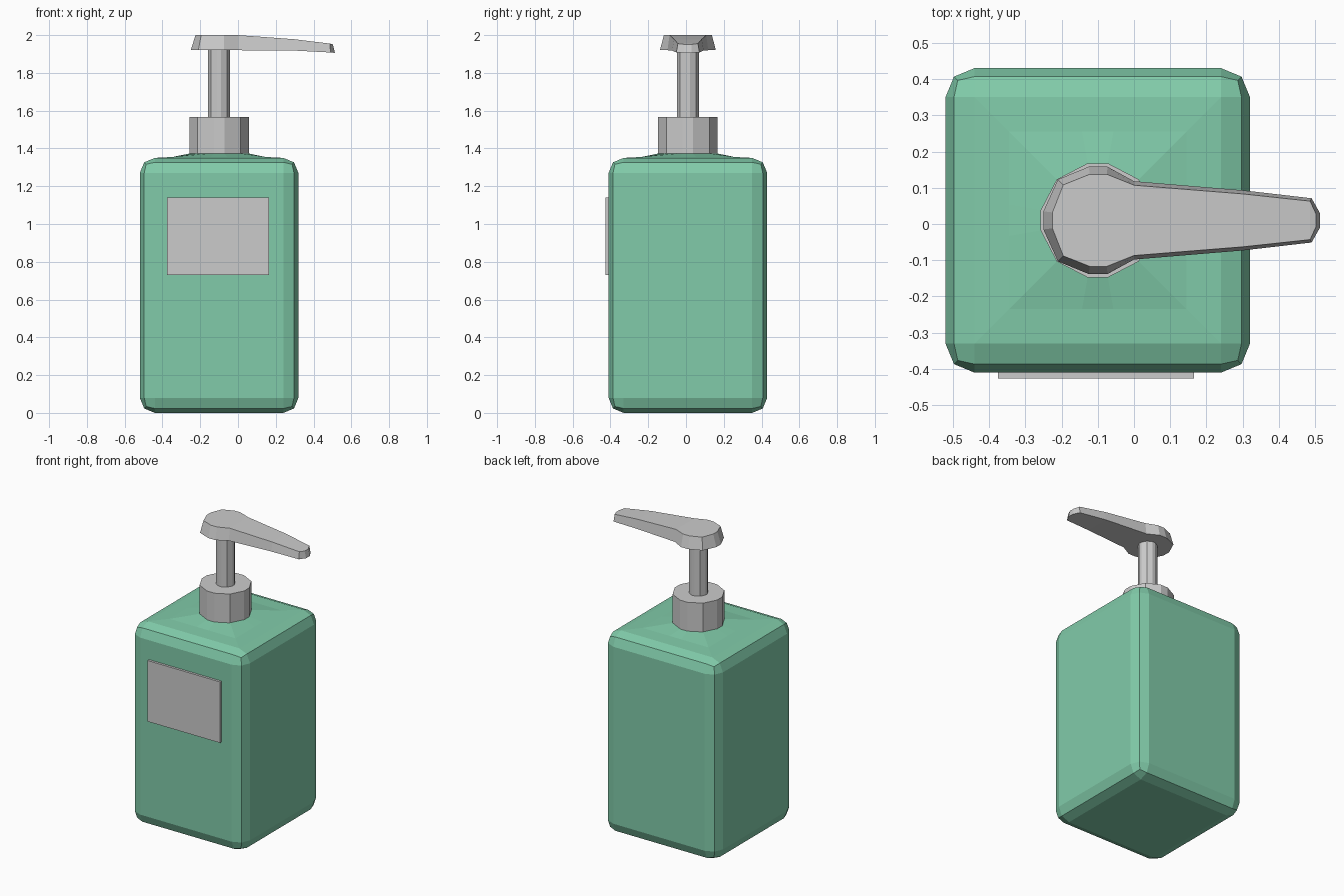
import bpy, bmesh
from math import radians, sin, cos

if "Cube" in bpy.data.objects:
    bpy.data.objects.remove(bpy.data.objects["Cube"])

CX, CY = -0.10, 0.01   # pump axis
ANGLES = [q * 90 + a for q in range(4) for a in (10, 45, 80)]


def finish(name, bm, mat=None):
    bmesh.ops.remove_doubles(bm, verts=bm.verts, dist=0.0005)
    bmesh.ops.recalc_face_normals(bm, faces=bm.faces)
    me = bpy.data.meshes.new(name)
    bm.to_mesh(me)
    bm.free()
    ob = bpy.data.objects.new(name, me)
    bpy.context.collection.objects.link(ob)
    if mat:
        me.materials.append(mat)
    return ob


def ring(r, z, square=False):
    pts = []
    for a in ANGLES:
        x, y = cos(radians(a)), sin(radians(a))
        k = r / max(abs(x), abs(y)) if square else r
        pts.append((CX + x * k, CY + y * k, z))
    return pts


def loft(bm, rings, caps=True):
    loops = [[bm.verts.new(p) for p in r] for r in rings]
    n = len(loops[0])
    for a, b in zip(loops, loops[1:]):
        for i in range(n):
            j = (i + 1) % n
            bm.faces.new((a[i], a[j], b[j], b[i]))
    if caps:
        bm.faces.new(loops[0])
        bm.faces.new(loops[-1])


def box(bm, lo, hi):
    bmesh.ops.create_cube(bm, size=1)
    for v in bm.verts:
        v.co = [(lo[i] + hi[i]) / 2 + v.co[i] * (hi[i] - lo[i]) for i in range(3)]


green = bpy.data.materials.new("green")
green.diffuse_color = (0.22, 0.60, 0.40, 1)
green.use_nodes = True
green.node_tree.nodes["Principled BSDF"].inputs["Base Color"].default_value = green.diffuse_color

# bottle: rounded box with a low shoulder rising to the collar
bm = bmesh.new()
box(bm, (-0.52, -0.41, 0), (0.32, 0.43, 1.35))
bmesh.ops.bevel(bm, geom=bm.edges[:], offset=0.08, segments=2, profile=0.5,
                affect='EDGES')
top = max(bm.faces, key=lambda f: f.calc_center_median().z)
bmesh.ops.delete(bm, geom=[top], context='FACES_ONLY')
loft(bm, [ring(0.34, 1.35, True), ring(0.245, 1.355, True), ring(0.15, 1.375)],
     caps=False)
finish("bottle", bm, green)

# label plate
bm = bmesh.new()
box(bm, (-0.375, -0.426, 0.73), (0.165, -0.405, 1.14))
finish("label", bm)

# collar and pump stem
for name, r, z0, z1 in (("collar", 0.160, 1.37, 1.567),
                        ("pump_stem", 0.059, 1.56, 1.93)):
    bm = bmesh.new()
    loft(bm, [ring(r, z0), ring(r, z1)])
    finish(name, bm)

# pump head: mirrored stations (x, half width, z) from back to nozzle tip
lower = [(-0.25, 0.025, 1.92), (-0.21, 0.113, 1.92), (-0.125, 0.148, 1.92),
         (-0.073, 0.148, 1.92), (0.0, 0.108, 1.92), (0.30, 0.083, 1.918),
         (0.49, 0.061, 1.908), (0.513, 0.02, 1.906)]
upper = [(-0.225, 0.022, 2.0), (-0.195, 0.098, 2.0), (-0.122, 0.127, 2.0),
         (-0.075, 0.127, 2.0), (0.0, 0.097, 2.0), (0.30, 0.073, 1.978),
         (0.486, 0.053, 1.955), (0.502, 0.018, 1.951)]
bm = bmesh.new()
rows = [[[bm.verts.new((x, CY + s * w, z)) for x, w, z in prof] for s in (-1, 1)]
        for prof in (lower, upper)]
(l0, l1), (u0, u1) = rows
for i in range(len(lower) - 1):
    for a, b in ((l0, l1), (u0, u1), (l0, u0), (l1, u1)):
        bm.faces.new((a[i], a[i + 1], b[i + 1], b[i]))
for i in (0, -1):
    bm.faces.new((l0[i], l1[i], u1[i], u0[i]))
finish("pump_head", bm)
